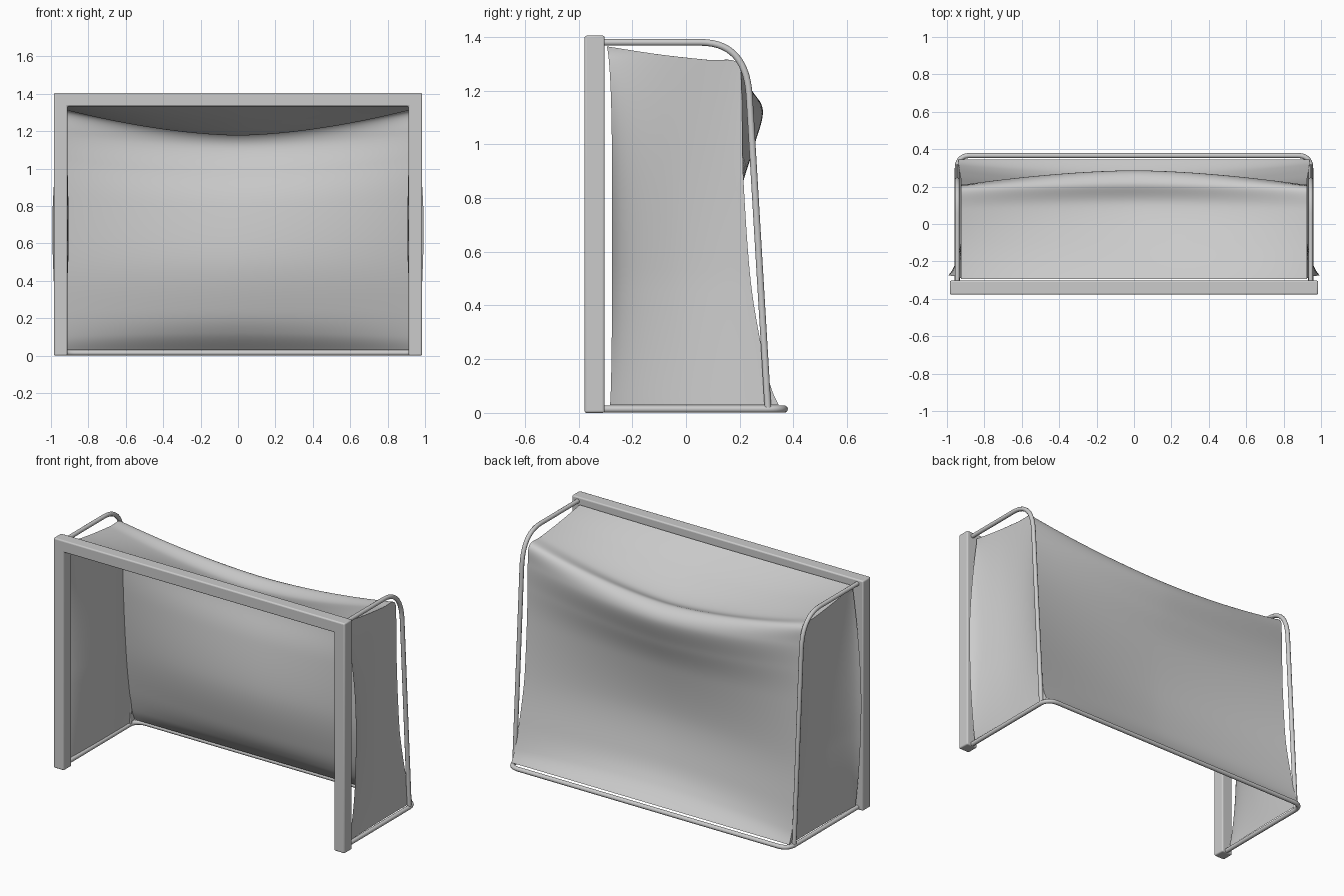
import bpy, bmesh, math
from mathutils import Vector

if "Cube" in bpy.data.objects:
    bpy.data.objects.remove(bpy.data.objects["Cube"])

def finish(name, bm, angle):
    me = bpy.data.meshes.new(name)
    bm.to_mesh(me)
    bm.free()
    ob = bpy.data.objects.new(name, me)
    bpy.context.collection.objects.link(ob)
    bpy.ops.object.select_all(action='DESELECT')
    bpy.context.view_layer.objects.active = ob
    ob.select_set(True)
    bpy.ops.object.shade_smooth_by_angle(angle=math.radians(angle))
    return ob

def rounded(points, cuts, n=10):
    """Polyline with corners replaced by quadratic arcs of the given cut length."""
    pts = [Vector(p) for p in points]
    out = [pts[0]]
    for a, b, c, (d1, d2) in zip(pts, pts[1:], pts[2:], cuts):
        s, e = b + (a - b).normalized() * d1, b + (c - b).normalized() * d2
        for i in range(n + 1):
            t = i / n
            out.append(s * (1 - t) ** 2 + b * 2 * t * (1 - t) + e * t * t)
    return out + [pts[-1]]

def tube(name, path, r):
    cu = bpy.data.curves.new(name, 'CURVE')
    cu.dimensions = '3D'
    cu.bevel_depth, cu.bevel_resolution, cu.use_fill_caps = r, 3, True
    sp = cu.splines.new('POLY')
    sp.points.add(len(path) - 1)
    for p, co in zip(sp.points, path):
        p.co = (*co, 1)
    ob = bpy.data.objects.new(name, cu)
    bpy.context.collection.objects.link(ob)
    bpy.ops.object.select_all(action='DESELECT')
    bpy.context.view_layer.objects.active = ob
    ob.select_set(True)
    bpy.ops.object.convert(target='MESH')
    bpy.ops.object.shade_smooth_by_angle(angle=math.radians(50))

def spline(pts, t):
    """Catmull-Rom through pts, t in 0..1."""
    f = t * (len(pts) - 1)
    i = min(int(f), len(pts) - 2)
    f -= i
    p = [Vector(pts[max(0, min(len(pts) - 1, i + k))]) for k in (-1, 0, 1, 2)]
    return 0.5 * (2 * p[1] + (p[2] - p[0]) * f + (2 * p[0] - 5 * p[1] + 4 * p[2] - p[3]) * f ** 2
                  + (3 * p[1] - p[0] - 3 * p[2] + p[3]) * f ** 3)

def grid(bm, nu, nv, fn):
    v = [[bm.verts.new(fn(i / nu, j / nv)) for j in range(nv + 1)] for i in range(nu + 1)]
    for i in range(nu):
        for j in range(nv):
            bm.faces.new((v[i][j], v[i + 1][j], v[i + 1][j + 1], v[i][j + 1]))

# Front frame: two posts and the crossbar in one piece
bm = bmesh.new()
outline = [(-.985, 0), (-.985, 1.405), (.985, 1.405), (.985, 0),
           (.912, 0), (.912, 1.333), (-.912, 1.333), (-.912, 0)]
face = bm.faces.new([bm.verts.new((x, -.378, z)) for x, z in outline])
ext = bmesh.ops.extrude_face_region(bm, geom=[face])
bmesh.ops.translate(bm, vec=(0, .075, 0),
                    verts=[g for g in ext['geom'] if isinstance(g, bmesh.types.BMVert)])
bmesh.ops.recalc_face_normals(bm, faces=bm.faces)
frame = finish("goal_frame", bm, 30)
bev = frame.modifiers.new("bevel", 'BEVEL')
bev.width, bev.segments = .008, 3

# Bent side stays and ground bar
for s, side in ((-1, "left"), (1, "right")):
    x = s * .945
    tube(side + "_stay", rounded([(x, -.31, 1.38), (x, .224, 1.38), (x, .305, .02)],
                                 [(.17, .2)], 14), .013)
tube("ground_bar", rounded([(-.945, -.31, .014), (-.945, .366, .014), (.945, .366, .014),
                            (.945, -.31, .014)], [(.07, .07)] * 2), .0135)

# Net: (y, z) profiles at the ends and at the sagging centre
END = [(-.295, 1.365), (-.1, 1.335), (.08, 1.315), (.19, 1.305), (.207, 1.2), (.21, 1.05),
       (.215, .85), (.24, .5), (.28, .25), (.315, .1), (.345, .03)]
MID = [(-.295, 1.36), (-.1, 1.255), (.1, 1.178), (.22, 1.2), (.286, 1.13), (.25, .98),
       (.2, .8), (.17, .5), (.21, .25), (.265, .12), (.345, .03)]

def width(z):
    return .925 + .015 * max(0, 1 - z / .5)

def back_panel(u, v):
    k = u * 2 - 1
    c = 1 - abs(k) ** 1.7
    p = spline(END, v).lerp(spline(MID, v), c)
    return (k * width(p.y), p.x, p.y)

TOP = [spline(END, i / 100 * .3) for i in range(101)]
BACK = [spline(END, .3 + i / 100 * .7) for i in range(101)]

def side_panel(s):
    def fn(u, v):
        t, b = TOP[round(u * 100)], BACK[round((1 - v) * 100)]
        yf = -.283 + .008 * math.sin(math.pi * v) - .012 * v ** 8
        y = yf + (b.x - yf) * (t.x + .295) / .485
        z = .03 + (t.y - .03) * (b.y - .03) / 1.275
        m = math.sin(math.pi * min(1, max(0, z / 1.34)))
        x = width(z) + .068 * (1 - u) ** 4 * m ** .8 - .022 * math.sin(math.pi * u) * m
        return (s * x, y, z)
    return fn

bm = bmesh.new()
grid(bm, 60, 100, back_panel)
for s in (-1, 1):
    grid(bm, 25, 50 if s else 0, side_panel(s))
bmesh.ops.remove_doubles(bm, verts=bm.verts, dist=.002)
bmesh.ops.recalc_face_normals(bm, faces=bm.faces)
finish("net", bm, 60)
